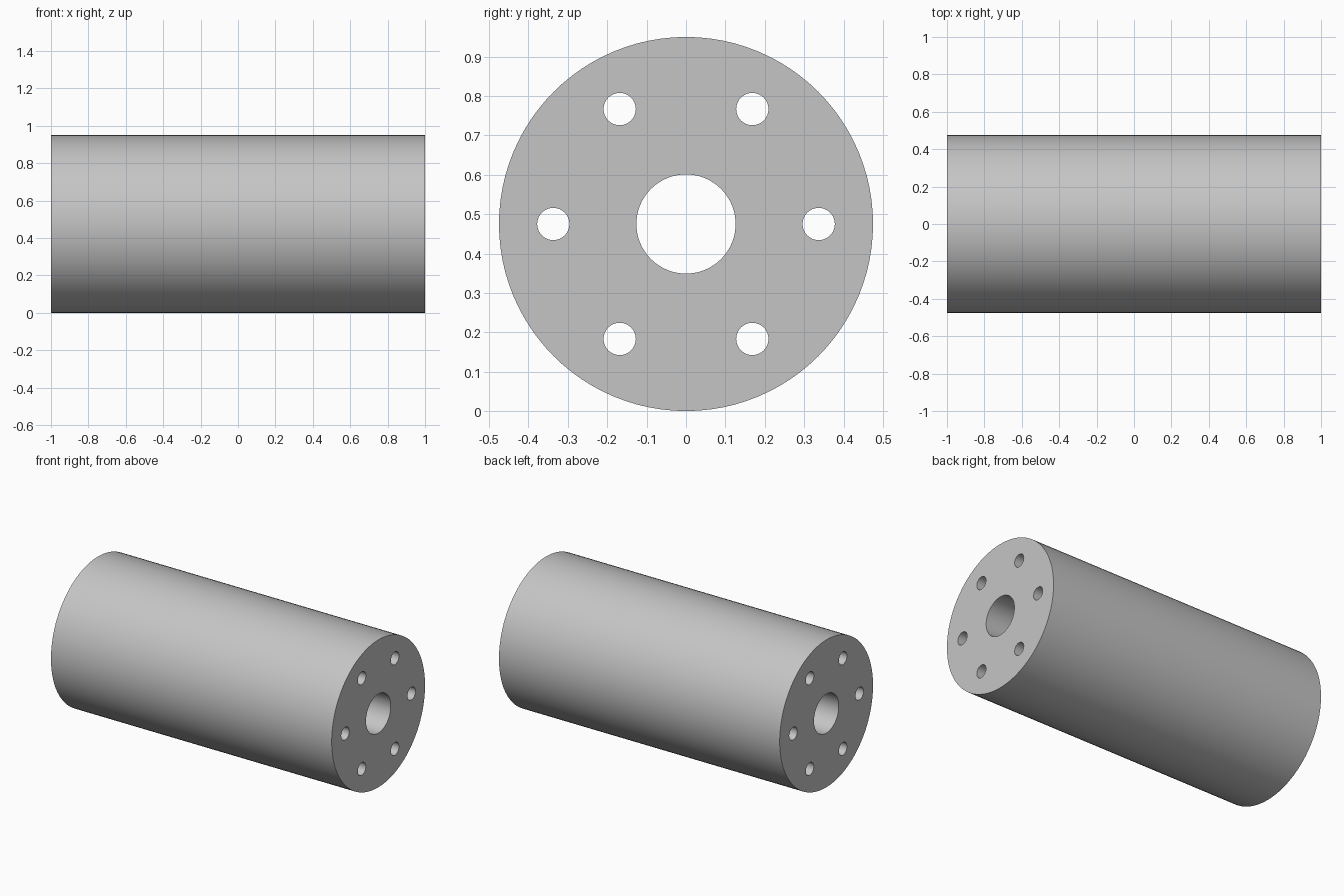
import bpy, bmesh, math
from mathutils import Matrix, Vector

if "Cube" in bpy.data.objects:
    bpy.data.objects.remove(bpy.data.objects["Cube"], do_unlink=True)

LENGTH, RADIUS = 2.0, 0.475
BORE_RADIUS = 0.126
BOLT_RADIUS, BOLT_CIRCLE, BOLT_COUNT = 0.041, 0.337, 6

grey = bpy.data.materials.new("plain_grey")
grey.use_nodes = True
grey.diffuse_color = (0.56, 0.56, 0.56, 1)
grey.node_tree.nodes["Principled BSDF"].inputs["Base Color"].default_value = grey.diffuse_color


def add_rod(bm, radius, length, y, z, segments):
    """Capped cylinder lying along x."""
    place = Matrix.Translation(Vector((0, y, z))) @ Matrix.Rotation(math.pi / 2, 4, "Y")
    bmesh.ops.create_cone(bm, cap_ends=True, segments=segments, radius1=radius,
                          radius2=radius, depth=length, matrix=place)


def make_object(name, bm):
    mesh = bpy.data.meshes.new(name)
    bm.to_mesh(mesh)
    bm.free()
    mesh.materials.append(grey)
    obj = bpy.data.objects.new(name, mesh)
    bpy.context.collection.objects.link(obj)
    return obj


# Solid cylinder body
bm = bmesh.new()
add_rod(bm, RADIUS, LENGTH, 0, RADIUS, 96)
body = make_object("cylinder_body", bm)

# Central bore and ring of bolt holes, all running right through
bm = bmesh.new()
add_rod(bm, BORE_RADIUS, LENGTH * 1.2, 0, RADIUS, 64)
for i in range(BOLT_COUNT):
    a = math.tau * i / BOLT_COUNT
    add_rod(bm, BOLT_RADIUS, LENGTH * 1.2, BOLT_CIRCLE * math.cos(a),
            RADIUS + BOLT_CIRCLE * math.sin(a), 32)
cutter = make_object("hole_cutter", bm)
cutter.hide_render = True

# Drill the body, then shade the round walls smooth
bpy.ops.object.select_all(action="DESELECT")
bpy.context.view_layer.objects.active = body
body.select_set(True)
drill = body.modifiers.new("drill_holes", "BOOLEAN")
drill.operation = "DIFFERENCE"
drill.solver = "EXACT"
drill.object = cutter
bpy.ops.object.modifier_apply(modifier=drill.name)
bpy.data.objects.remove(cutter, do_unlink=True)
bpy.ops.object.shade_smooth_by_angle(angle=math.radians(30))
